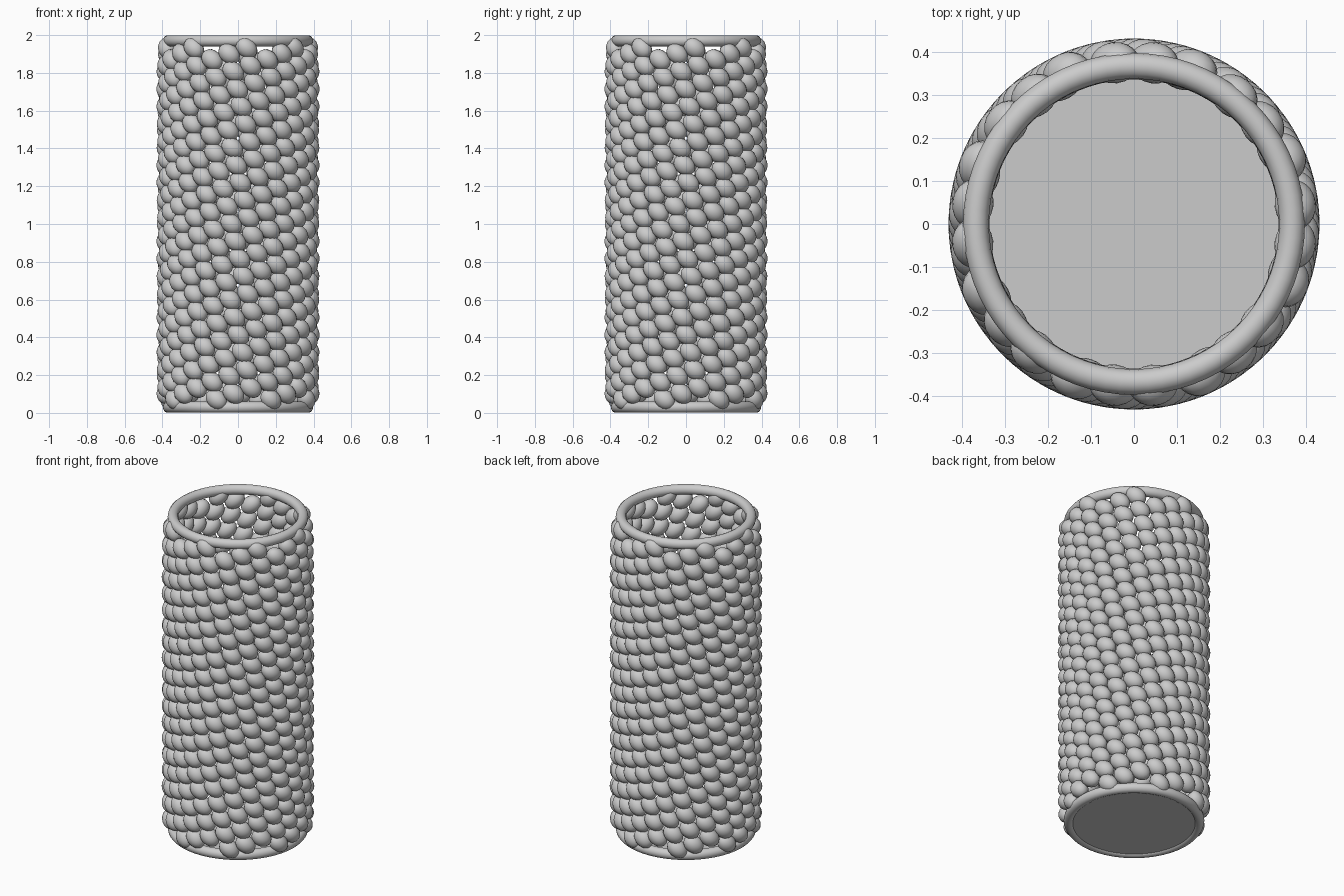
import bpy, bmesh
from math import pi, sin, cos, radians
from mathutils import Matrix, Vector

if "Cube" in bpy.data.objects:
    bpy.data.objects.remove(bpy.data.objects["Cube"])

R = 0.384            # radius of the woven wall
COLS = 24            # bumps around the wall
DZ = 0.093           # vertical spacing in a column
DROP = DZ * 2 / 3    # fall per column, giving slanted strands
SHIFT = 0.022 / R    # slow twist of the columns, per row
TILT = radians(40)

# one unit knot, used as a template
bm = bmesh.new()
bmesh.ops.create_uvsphere(bm, u_segments=14, v_segments=10, radius=1)
bm.verts.index_update()
unit_verts = [v.co.copy() for v in bm.verts]
unit_faces = [[v.index for v in f.verts] for f in bm.faces]
bm.free()

# woven wall: tilted ellipsoid knots on a slanted lattice
verts, faces = [], []
up = Vector((0, 0, 1))
for i in range(COLS):
    for k in range(-1, 23):
        z = k * DZ + 0.01 - (i * 2 % 3) * DZ / 3
        if not 0.045 <= z <= 1.955:
            continue
        a = 2 * pi * i / COLS - SHIFT * z / DZ
        out = Vector((cos(a), sin(a), 0))
        side = Vector((-sin(a), cos(a), 0))
        long = side * cos(TILT) - up * sin(TILT)
        short = side * sin(TILT) + up * cos(TILT)
        r = R - 0.006 if z < 0.1 or z > 1.9 else R
        m = Matrix((long * 0.063, short * 0.050, out * 0.048)).transposed()
        centre = out * r + up * z
        base = len(verts)
        verts += [m @ v + centre for v in unit_verts]
        faces += [[base + n for n in f] for f in unit_faces]
mesh = bpy.data.meshes.new("woven_wall")
mesh.from_pydata(verts, [], faces)
mesh.polygons.foreach_set("use_smooth", [True] * len(faces))
mesh.update()
wall = bpy.data.objects.new("woven_wall", mesh)
bpy.context.collection.objects.link(wall)

# rolled rims at the top and the base
for name, z in (("top_rim", 1.97), ("base_rim", 0.03)):
    bpy.ops.mesh.primitive_torus_add(major_segments=72, minor_segments=14,
                                     major_radius=0.368, minor_radius=0.03,
                                     location=(0, 0, z))
    bpy.context.object.name = name
    bpy.ops.object.shade_smooth()

# floor disc
bpy.ops.mesh.primitive_cylinder_add(vertices=72, radius=0.365, depth=0.02,
                                    location=(0, 0, 0.02))
bpy.context.object.name = "floor"
bpy.ops.object.shade_smooth_by_angle()
